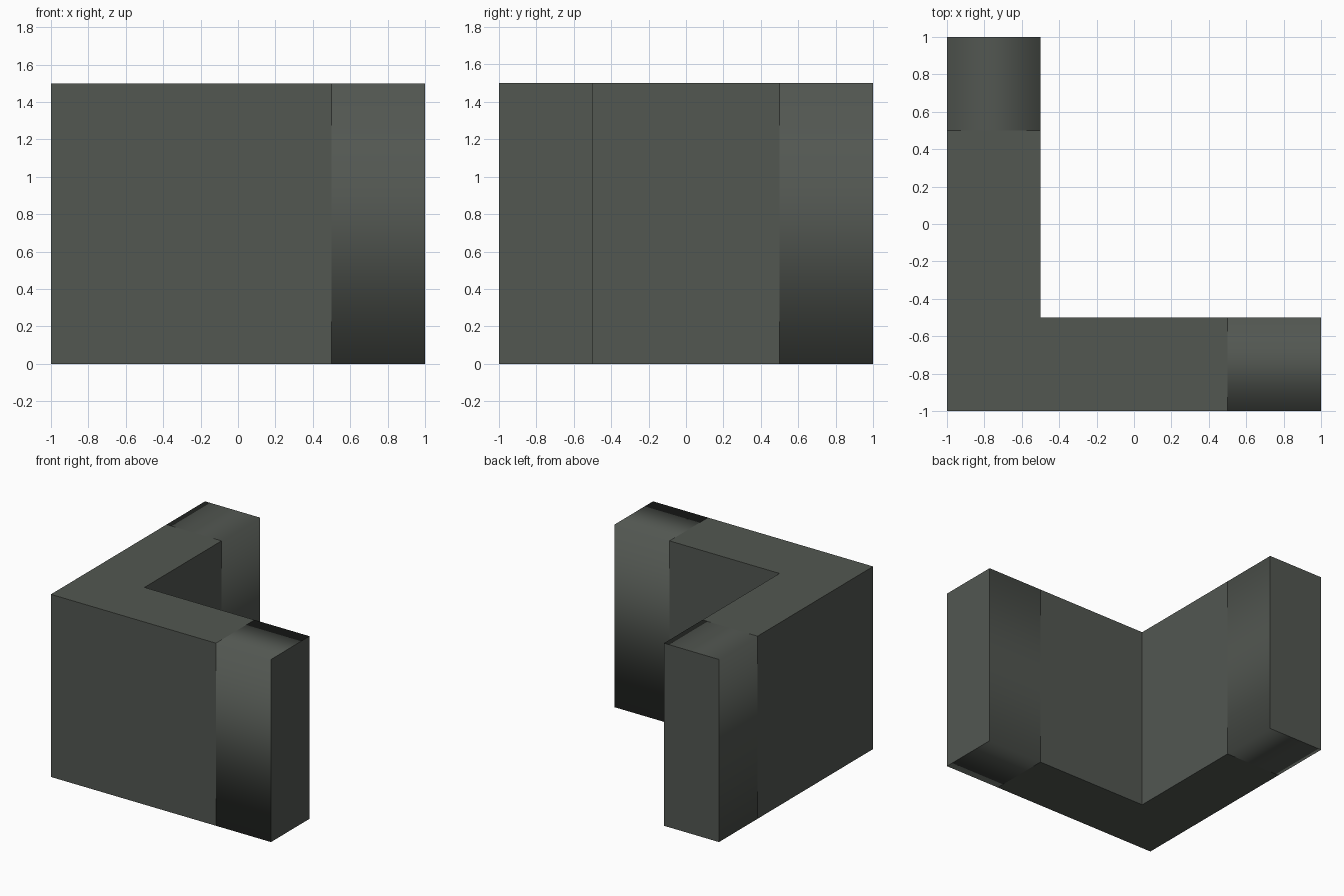
import bpy, bmesh

if "Cube" in bpy.data.objects:
    bpy.data.objects.remove(bpy.data.objects["Cube"])

H = 1.5
mat = bpy.data.materials.new("dark grey green")
mat.diffuse_color = (0.085, 0.095, 0.083, 1)
mat.use_nodes = True
mat.node_tree.nodes["Principled BSDF"].inputs["Base Color"].default_value = mat.diffuse_color


def prism(name, outline, open_sides, smooth_axis=None):
    """Extrude an outline to height H, leaving the listed sides open.
    Faces not facing along smooth_axis are shaded smooth."""
    bm = bmesh.new()
    low = [bm.verts.new((x, y, 0)) for x, y in outline]
    top = [bm.verts.new((x, y, H)) for x, y in outline]
    n = len(outline)
    bm.faces.new(top)
    bm.faces.new(low[::-1])
    for i in range(n):
        if i not in open_sides:
            j = (i + 1) % n
            bm.faces.new((low[i], low[j], top[j], top[i]))
    bm.normal_update()
    for f in bm.faces:
        f.smooth = smooth_axis is not None and abs(f.normal[smooth_axis]) < 0.5
    me = bpy.data.meshes.new(name)
    bm.to_mesh(me)
    bm.free()
    me.materials.append(mat)
    ob = bpy.data.objects.new(name, me)
    bpy.context.collection.objects.link(ob)


# L-shaped corner wall, open where the ends join it
prism("corner_wall",
      [(-1, -1), (.5, -1), (.5, -.5), (-.5, -.5), (-.5, .5), (-1, .5)], (1, 4))
# Smooth-shaded end blocks with flat end caps
prism("right_wall_end", [(.5, -1), (1, -1), (1, -.5), (.5, -.5)], (3,), 0)
prism("back_wall_end", [(-1, .5), (-.5, .5), (-.5, 1), (-1, 1)], (0,), 1)
